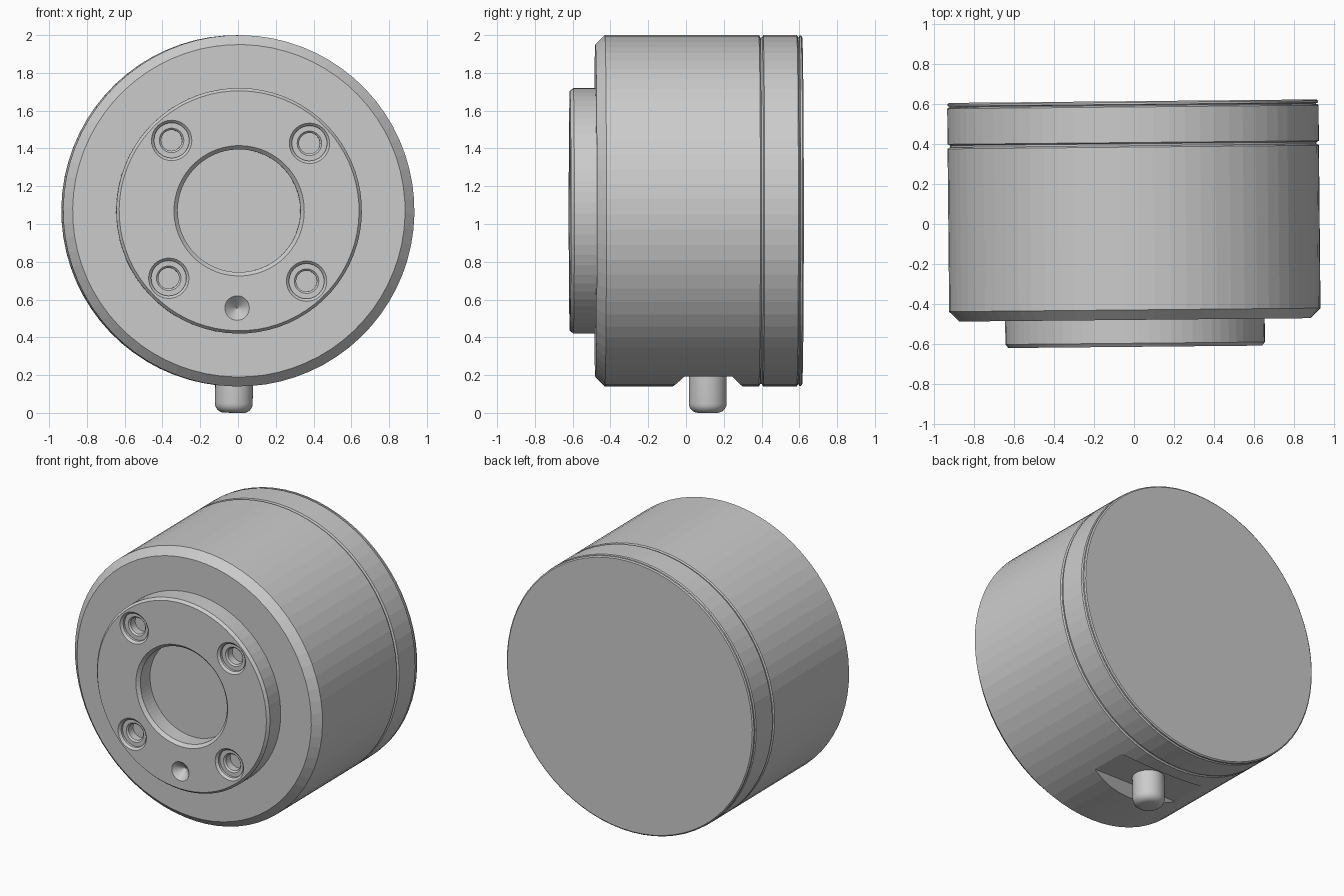
import bpy, bmesh, math
from mathutils import Matrix, Vector

cube = bpy.data.objects.get("Cube")
if cube:
    bpy.data.objects.remove(cube)

metal = bpy.data.materials.new("plain_grey")
metal.use_nodes = True
GREY = (0.6, 0.6, 0.6, 1)
metal.diffuse_color = GREY
metal.node_tree.nodes["Principled BSDF"].inputs["Base Color"].default_value = GREY

SEG = 72
R = 0.93
# The whole assembly is very slightly turned and rolled
POSE = (Matrix.Translation((0, 0, 1.07)) @ Matrix.Rotation(math.radians(0.55), 4, 'Z')
        @ Matrix.Rotation(math.radians(1.2), 4, 'Y'))


def finish(name, bm):
    bmesh.ops.recalc_face_normals(bm, faces=bm.faces)
    mesh = bpy.data.meshes.new(name)
    bm.to_mesh(mesh)
    bm.free()
    mesh.materials.append(metal)
    obj = bpy.data.objects.new(name, mesh)
    bpy.context.collection.objects.link(obj)
    return obj


def lathe(name, profile, seg=SEG, at=(0, 0, 0)):
    """Closed solid turned about the y axis from (radius, y) points."""
    bm = bmesh.new()
    rings = []
    for r, y in profile:
        angles = [math.tau * i / seg for i in range(seg)]
        rings.append([bm.verts.new(Vector((r * math.sin(a), y, r * math.cos(a))) + Vector(at))
                      for a in angles])
    for a, b in zip(rings, rings[1:]):
        for i in range(seg):
            j = (i + 1) % seg
            bm.faces.new((a[i], a[j], b[j], b[i]))
    bm.faces.new(rings[0])
    bm.faces.new(rings[-1])
    return finish(name, bm)


def cut(target, cutter):
    mod = target.modifiers.new("cut", 'BOOLEAN')
    mod.operation = 'DIFFERENCE'
    mod.solver = 'EXACT'
    mod.object = cutter
    bpy.context.view_layer.update()
    graph = bpy.context.evaluated_depsgraph_get()
    mesh = bpy.data.meshes.new_from_object(target.evaluated_get(graph))
    target.modifiers.clear()
    target.data = mesh
    bpy.data.objects.remove(cutter)


# Main body with chamfered shoulder, raised front boss and shallow bore
FRONT = -0.615
body = lathe("body", [(0.325, -0.49), (0.325, FRONT + 0.02), (0.345, FRONT),
                      (0.635, FRONT), (0.65, FRONT + 0.018), (0.65, -0.48),
                      (0.88, -0.48), (R, -0.43), (R, 0.385), (0.922, 0.392)])

# Counterbored bolt holes
for sx in (-1, 1):
    for sz in (-1, 1):
        hole = lathe("hole_cutter", [(0.107, FRONT - 0.05), (0.107, FRONT), (0.093, FRONT + 0.014),
                                     (0.093, FRONT + 0.03), (0.065, FRONT + 0.03),
                                     (0.055, FRONT + 0.04), (0.055, FRONT + 0.09)],
                     32, (sx * 0.365, 0, sz * 0.365))
        cut(body, hole)

# Conical locating dimple
cut(body, lathe("dimple_cutter", [(0.065, FRONT - 0.05), (0.065, FRONT), (0.003, FRONT + 0.06)],
                32, (0, 0, -0.515)))

# Trapezoid notch across the underside
bm = bmesh.new()
ends = []
for x in (-0.6, 0.6):
    ends.append([bm.verts.new((x, y, z)) for y, z in
                 ((-0.01, -0.87), (0.24, -0.87), (0.38, -1.01), (-0.15, -1.01))])
for i in range(4):
    j = (i + 1) % 4
    bm.faces.new((ends[0][i], ends[0][j], ends[1][j], ends[1][i]))
for end in ends:
    bm.faces.new(end)
cut(body, finish("notch_cutter", bm))

# Rear ring and end cap, separated by fine grooves
ring = lathe("rear_ring", [(0.918, 0.385), (0.918, 0.402), (R, 0.408), (R, 0.586), (0.922, 0.592)])
cap = lathe("end_cap", [(0.918, 0.585), (0.918, 0.596), (0.928, 0.599), (0.928, 0.609), (0.92, 0.615)])

# Round-ended pin in the notch
arc = [math.radians(90 * i / 6) for i in range(7)]
pin = lathe("pin", [(0.05 + 0.05 * math.sin(a), -1.02 - 0.05 * math.cos(a)) for a in arc]
            + [(0.1, -0.85)], 40)
pin.data.transform(Matrix.Translation((0, 0.115, 0)) @ Matrix.Rotation(math.pi / 2, 4, 'X'))

for obj in (body, ring, cap, pin):
    obj.data.transform(POSE)

# Smooth only the pin; the turned parts keep their facets
bpy.ops.object.select_all(action='DESELECT')
pin.select_set(True)
bpy.context.view_layer.objects.active = pin
bpy.ops.object.shade_smooth_by_angle(angle=math.radians(30))
